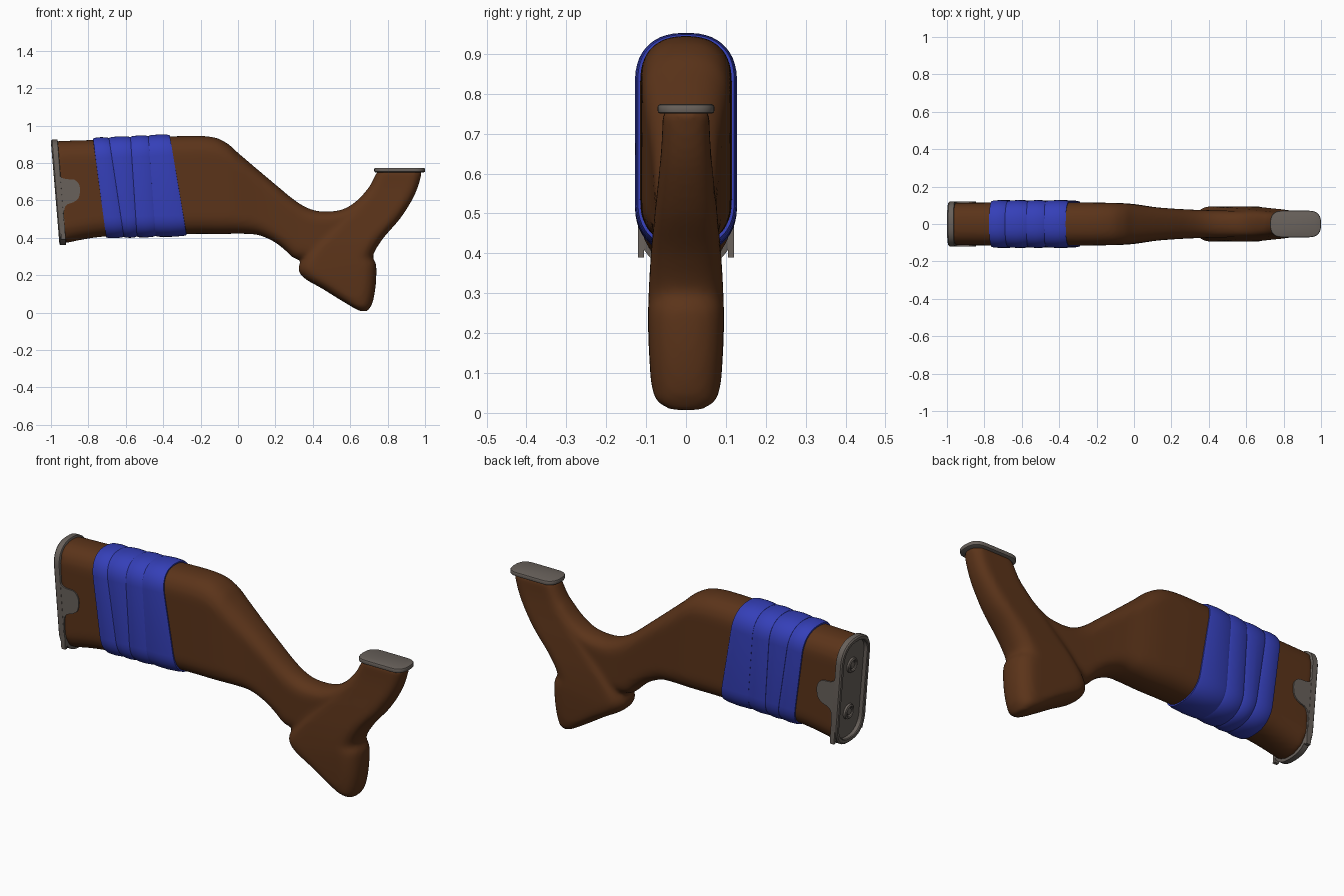
import bpy, bmesh
from math import cos, sin, pi, atan
from mathutils import Vector, Matrix

if "Cube" in bpy.data.objects:
    bpy.data.objects.remove(bpy.data.objects["Cube"])


def material(name, rgb):
    m = bpy.data.materials.new(name)
    m.diffuse_color = (*rgb, 1)
    m.use_nodes = True
    m.node_tree.nodes["Principled BSDF"].inputs["Base Color"].default_value = m.diffuse_color
    return m


WOOD = material("wood", (0.105, 0.034, 0.010))
CLOTH = material("blue_cloth", (0.035, 0.05, 0.48))
METAL = material("grey_metal", (0.14, 0.12, 0.105))


def finish(name, bm, mat):
    bmesh.ops.recalc_face_normals(bm, faces=bm.faces[:])
    me = bpy.data.meshes.new(name)
    bm.to_mesh(me)
    bm.free()
    me.materials.append(mat)
    ob = bpy.data.objects.new(name, me)
    bpy.context.collection.objects.link(ob)
    bpy.ops.object.select_all(action='DESELECT')
    ob.select_set(True)
    bpy.context.view_layer.objects.active = ob
    bpy.ops.object.shade_smooth_by_angle(angle=0.6)
    return ob


def section(tx, tz, bx, bz, w, n=2.4, count=48):
    """Rounded slot spanning two points in the xz plane, with half-width w."""
    top, bot = Vector((tx, 0, tz)), Vector((bx, 0, bz))
    mid, u, h = (top + bot) / 2, (top - bot).normalized(), (top - bot).length / 2
    cap, pts = min(w, h), []
    for i in range(count):
        a = 2 * pi * (i + 0.5) / count
        c, s = cos(a), sin(a)
        sg = 1 if s > 0 else -1
        along = sg * (h - cap + cap * abs(s) ** (2 / n))
        y = (1 if c > 0 else -1) * w * abs(c) ** (2 / n)
        pts.append(mid + u * along + Vector((0, y, 0)))
    return pts


def loft(bm, rows):
    rings = [[bm.verts.new(p) for p in section(*r)] for r in rows]
    for a, b in zip(rings, rings[1:]):
        for i in range(len(a)):
            j = (i + 1) % len(a)
            bm.faces.new((a[i], a[j], b[j], b[i]))
    bm.faces.new(rings[0])
    bm.faces.new(rings[-1])


def smooth_rows(rows, steps=5):
    """Catmull-Rom interpolation between section rows."""
    out = []
    for i in range(len(rows) - 1):
        q = [rows[max(i - 1, 0)], rows[i], rows[i + 1], rows[min(i + 2, len(rows) - 1)]]
        for k in range(steps):
            t = k / steps
            out.append([0.5 * (2 * b + (c - a) * t + (2 * a - 5 * b + 4 * c - d) * t * t
                               + (3 * b - a - 3 * c + d) * t ** 3) for a, b, c, d in zip(*q)])
    return out + [rows[-1]]


# wooden body: shoulder stock and wrist, fused with the upright grip
stock = [(-.972, .917, -.93, .37, .113), (-.72, .925, -.70, .408, .115),
         (-.30, .944, -.27, .420, .115), (-.14, .939, -.10, .420, .113),
         (-.06, .906, -.03, .421, .110), (0, .854, .03, .421, .104),
         (.10, .769, .11, .414, .091), (.20, .685, .19, .380, .083),
         (.30, .603, .25, .335, .078), (.38, .556, .30, .29, .075),
         (.46, .540, .37, .28, .073), (.56, .552, .47, .28, .070),
         (.64, .602, .58, .29, .065), (.70, .67, .70, .34, .060)]
grip = [(.985, .757, .745, .757, .058), (.965, .68, .70, .67, .061),
        (.93, .60, .635, .59, .068), (.865, .50, .52, .48, .079),
        (.775, .395, .40, .36, .089), (.722, .305, .325, .25, .094),
        (.739, .255, .35, .188, .095), (.737, .15, .45, .128, .092),
        (.722, .06, .54, .072, .086), (.705, .025, .61, .03, .072),
        (.69, .005, .65, .008, .035)]
bm = bmesh.new()
loft(bm, smooth_rows(stock))
loft(bm, smooth_rows(grip))
body = finish("wooden_body", bm, WOOD)
rm = body.modifiers.new("fuse", 'REMESH')
rm.mode, rm.voxel_size, rm.use_smooth_shade = 'VOXEL', 0.011, True
sm = body.modifiers.new("soften", 'SMOOTH')
sm.factor, sm.iterations = 0.5, 8

# cloth wrap: four slanted bands bulging between their seams
tops = [-.775, -.69, -.575, -.48, -.365]
bots = [-.705, -.61, -.54, -.44, -.275]
for i in range(4):
    rows = []
    for t, o in [(0, 0), (0, .005), (.12, .009), (.5, .011), (.88, .008), (1, .004), (1, 0)]:
        tx = tops[i] + (tops[i + 1] - tops[i]) * t
        bx = bots[i] + (bots[i + 1] - bots[i]) * t
        o += .002 if o else -.003
        rows.append((tx, .923 + (tx + .775) * .047 + o, bx, .409 + (bx + .705) * .025 - o, .115 + o))
    bm = bmesh.new()
    loft(bm, rows)
    finish(f"wrap_band_{i + 1}", bm, CLOTH)

# butt plate: slanted rim with a recessed face
rows = []
for dx, inset in [(.036, .004), (.034, 0), (.006, 0), (0, .006), (0, .020), (.004, .024), (.024, .024)]:
    rows.append((-1 + dx, .925 - inset, -.955 + dx, .36 + inset, .121 - inset))
bm = bmesh.new()
loft(bm, rows)
finish("butt_plate", bm, METAL)

# side tabs of the butt plate
tab = smooth_rows([(-.975, .80), (-.958, .77), (-.948, .728), (-.92, .714), (-.875, .71), (-.850, .685),
                   (-.845, .65), (-.853, .612), (-.88, .59), (-.918, .574), (-.93, .535),
                   (-.925, .45), (-.922, .39)], 4) + [(-.945, .39), (-.98, .80)]
for side, name in ((-1, "front"), (1, "back")):
    bm = bmesh.new()
    f = bm.faces.new([bm.verts.new((x, side * .105, z)) for x, z in tab])
    ext = bmesh.ops.extrude_face_region(bm, geom=[f])
    bmesh.ops.translate(bm, vec=(0, side * .015, 0),
                        verts=[v for v in ext["geom"] if isinstance(v, bmesh.types.BMVert)])
    finish(f"plate_tab_{name}", bm, METAL)

# two screws in the recess
tilt = Matrix.Rotation(-pi / 2 - atan(.045 / .565), 4, 'Y')
for z, name in ((.77, "upper"), (.52, "lower")):
    place = Matrix.Translation((-.976 + (.925 - z) * .08, 0, z)) @ tilt
    bm = bmesh.new()
    prof = [(.040, 0), (.038, .010), (.030, .014), (.025, .010), (.023, .003),
            (.019, .003), (.017, .009), (.010, .012)]
    rings = [[bm.verts.new(place @ Vector((r * cos(k * pi / 12), r * sin(k * pi / 12), h)))
              for k in range(24)] for r, h in prof]
    for a, b in zip(rings, rings[1:]):
        for k in range(24):
            j = (k + 1) % 24
            bm.faces.new((a[k], a[j], b[j], b[k]))
    bm.faces.new(rings[-1])
    finish(f"screw_{name}", bm, METAL)

# flat cap on top of the grip
bm = bmesh.new()
loft(bm, [(1 - i, z, .728 + i, z, .071 - i, 2.7)
          for z, i in [(.750, .006), (.753, .001), (.757, 0), (.768, 0), (.772, .002), (.774, .007)]])
finish("grip_cap", bm, METAL)
